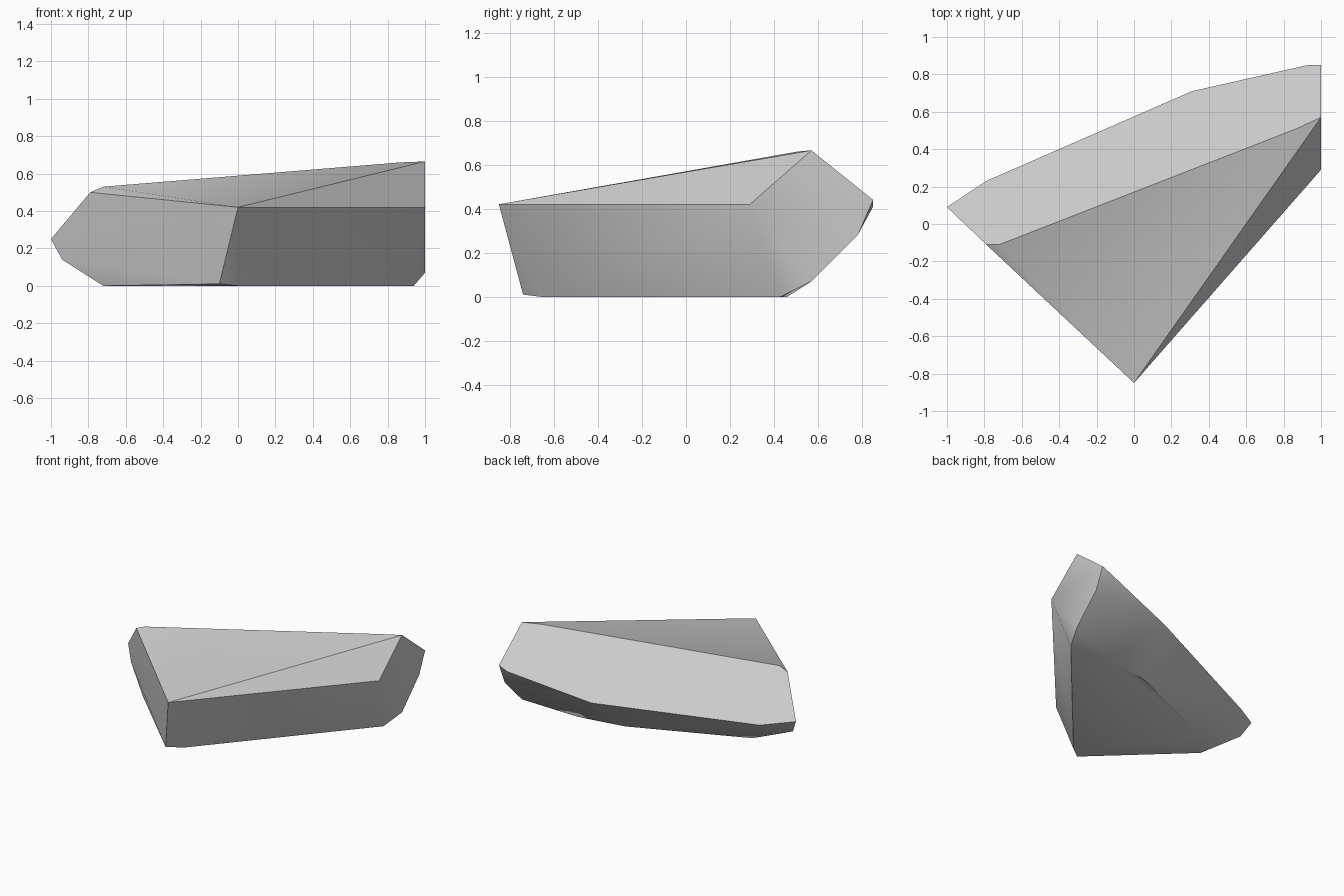
import bpy
import bmesh
import math

# Remove the default cube only
default_cube = bpy.data.objects.get("Cube")
if default_cube:
    bpy.data.objects.remove(default_cube, do_unlink=True)


def make_material(name, value):
    material = bpy.data.materials.new(name)
    colour = (value, value, value, 1.0)
    material.diffuse_color = colour
    material.use_nodes = True
    shader = material.node_tree.nodes["Principled BSDF"]
    shader.inputs["Base Color"].default_value = colour
    return material


def make_hull(name, corner_groups, material):
    """Wrap the corner points in a convex solid with flat facets."""
    bm = bmesh.new()
    for group in corner_groups:
        for corner in group:
            bm.verts.new(corner)
    result = bmesh.ops.convex_hull(bm, input=bm.verts)
    loose = {v for v in result["geom_interior"] + result["geom_unused"]
             if isinstance(v, bmesh.types.BMVert)}
    bmesh.ops.delete(bm, geom=list(loose), context="VERTS")
    # Merge triangles that lie almost in one plane into single facets
    bmesh.ops.dissolve_limit(bm, angle_limit=math.radians(1.5),
                             verts=bm.verts, edges=bm.edges)
    bmesh.ops.recalc_face_normals(bm, faces=bm.faces)
    mesh = bpy.data.meshes.new(name)
    bm.to_mesh(mesh)
    bm.free()
    mesh.materials.append(material)
    rock = bpy.data.objects.new(name, mesh)
    bpy.context.collection.objects.link(rock)
    return rock


# Ridge along the top and the front corners of the sloping cap
cap = [(1, .57, .665), (.87, .51, .66), (-.72, -.11, .53),
       (-.79, -.11, .5), (0, -.85, .42), (1, .29, .42)]

# Lower rim of the big sloping back facet
back_rim = [(1, .85, .44), (.93, .85, .41), (.31, .71, .28),
            (-.79, .23, .22), (-1, .09, .25)]

# Chipped corners between the rim and the base
chips = [(1, .78, .28), (1, .57, .07), (-.94, .04, .14)]

# Flat underside
base = [(.94, .43, 0), (.6, .46, 0), (.24, .4, 0), (-.6, .05, 0),
        (-.72, -.13, 0), (-.1, -.74, .01), (0, -.66, 0)]

stone = make_material("stone grey", .6)
rock = make_hull("rock", [cap, back_rim, chips, base], stone)

# Soft shading across the small chips, crisp edges between large facets
bpy.ops.object.select_all(action="DESELECT")
rock.select_set(True)
bpy.context.view_layer.objects.active = rock
bpy.ops.object.shade_smooth_by_angle(angle=math.radians(30))
